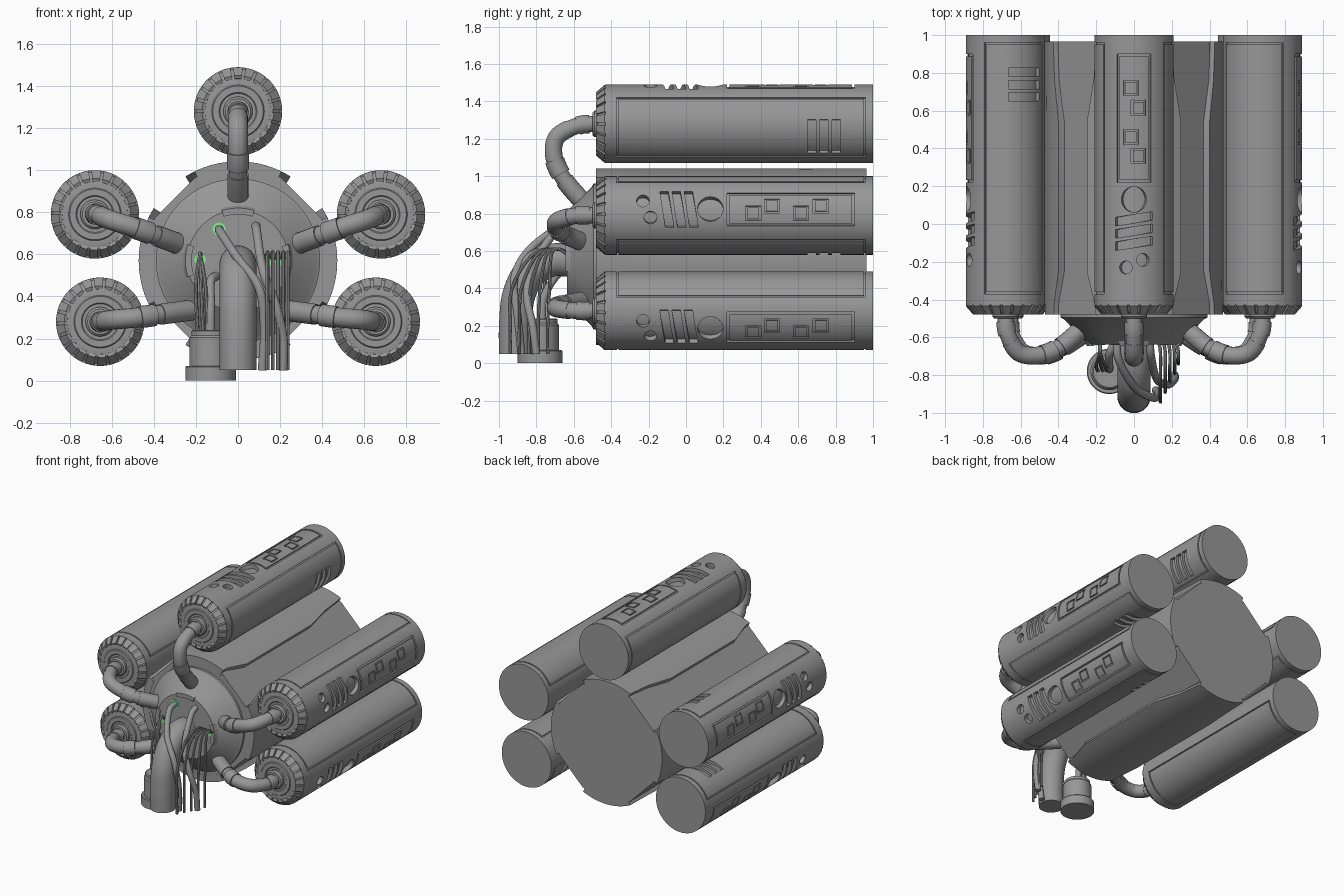
import bpy, bmesh
from math import sin, cos, pi, radians
from mathutils import Vector

if "Cube" in bpy.data.objects:
    bpy.data.objects.remove(bpy.data.objects["Cube"])

green = bpy.data.materials.new("green_seal")
green.diffuse_color = (0.2, 0.9, 0.3, 1)
green.use_nodes = True
green.node_tree.nodes["Principled BSDF"].inputs["Base Color"].default_value = green.diffuse_color
metal = bpy.data.materials.new("dark_metal")
metal.diffuse_color = (0.31, 0.31, 0.31, 1)
metal.use_nodes = True
metal.node_tree.nodes["Principled BSDF"].inputs["Base Color"].default_value = metal.diffuse_color


def make(name, bm, loc=(0, 0, 0), rot=(0, 0, 0), angle=30, mat=metal):
    bmesh.ops.recalc_face_normals(bm, faces=bm.faces)
    me = bpy.data.meshes.new(name)
    bm.to_mesh(me)
    bm.free()
    me.shade_smooth()
    me.set_sharp_from_angle(angle=radians(angle))
    me.materials.append(mat)
    ob = bpy.data.objects.new(name, me)
    ob.location, ob.rotation_euler = loc, rot
    bpy.context.collection.objects.link(ob)
    return ob


def polar(r, a, y):
    return (r * cos(a), y, r * sin(a))


def bridge(bm, rings):
    """Skin a list of equal closed rings and cap both ends."""
    vs = [[bm.verts.new(p) for p in ring] for ring in rings]
    n = len(vs[0])
    for a, b in zip(vs, vs[1:]):
        for i in range(n):
            j = (i + 1) % n
            bm.faces.new((a[i], a[j], b[j], b[i]))
    bm.faces.new(vs[0])
    bm.faces.new(vs[-1])


def lathe(bm, profile, n=64):
    bridge(bm, [[polar(r, 2 * pi * i / n, y) for i in range(n)] for r, y in profile])


def patch(bm, rows, r0, r1):
    """Curved solid wrapped on a cylinder; rows are (degrees, y0, y1)."""
    bridge(bm, [[polar(r0, radians(a), y0), polar(r0, radians(a), y1),
                 polar(r1, radians(a), y1), polar(r1, radians(a), y0)] for a, y0, y1 in rows])


def rect(a0, a1, y0, y1, slant=0.0, n=8):
    return [(a0 + (a1 - a0) * i / n, y0 + slant * i / n, y1 + slant * i / n) for i in range(n + 1)]


def disc(a, y, r, n=16):
    out = []
    for i in range(n + 1):
        t = pi * (0.02 + 0.96 * i / n)
        out.append((a - cos(t) * r / 0.21 * 57.3, y - r * sin(t), y + r * sin(t)))
    return out


def frame(bm, a0, a1, y0, y1, depth=0.009, w=0.009):
    wa = w / 0.21 * 57.3
    for rows in (rect(a0, a1, y0, y0 + w), rect(a0, a1, y1 - w, y1),
                 rect(a0 - .2, a0 + wa, y0 - .001, y1 + .001, n=1),
                 rect(a1 - wa, a1 + .2, y0 - .001, y1 + .001, n=1)):
        patch(bm, rows, 0.21 - depth, 0.23)


# Tank shell with recesses cut into its outward side
bm = bmesh.new()
lathe(bm, [(.085, -.475), (.09, -.48), (.12, -.48), (.125, -.474), (.15, -.474), (.165, -.47),
           (.2, -.43), (.21, -.43), (.21, 1.0)], 80)
shell = make("tank_shell", bm)
bm = bmesh.new()
for a, y in ((12, -.23), (-13, -.19)):
    patch(bm, disc(a, y, .034), .18, .23)
for y in (-.11, -.045, .02):
    patch(bm, rect(-28, 28, y, y + .045, -.03), .185, .23)
patch(bm, disc(0, .13, .068), .18, .23)
frame(bm, -25, 25, .22, .9, .012, .013)
for a, y in ((-5, .36), (6, .46), (-5, .615), (6, .72)):
    frame(bm, a - 12, a + 9, y - .04, y + .04, .011)
for y in (.65, .715, .78):
    patch(bm, rect(-138, -84, y, y + .045), .19, .23)
frame(bm, -147, -48, -.37, .96)
frame(bm, 48, 147, -.37, .96)
cutter = make("tank_cutter", bm)
cutter.hide_render = True
mod = shell.modifiers.new("cut", "BOOLEAN")
mod.operation, mod.object, mod.solver, mod.use_self = "DIFFERENCE", cutter, "EXACT", True
dg = bpy.context.evaluated_depsgraph_get()
bm = bmesh.new()
bm.from_mesh(shell.evaluated_get(dg).to_mesh())
bpy.data.objects.remove(cutter)
bpy.data.objects.remove(shell)
for f in bm.faces:
    f.material_index = 0

# Toothed bevel around the front end, plus a hose socket
for k in range(22):
    a = 2 * pi * k / 22
    t, rad = Vector((-sin(a), 0, cos(a))), Vector((cos(a), 0, sin(a)))
    prof = ((.15, -.46), (.155, -.474), (.17, -.48), (.209, -.435), (.209, -.425), (.19, -.425))
    bridge(bm, [[rad * r + Vector((0, y, 0)) + t * s * (.016 + (r - .15) * .12) for r, y in prof]
                for s in (-1, 1)])
lathe(bm, [(.06, -.5), (.07, -.49), (.07, -.46)], 32)
tank = make("tank_top", bm, (0, 0, 1.28), (0, -pi / 2, 0))
for name, x, z, a in (("tank_upper_right", .68, .79, 10), ("tank_lower_right", .655, .28, -27),
                      ("tank_upper_left", -.68, .79, 170), ("tank_lower_left", -.655, .28, 207)):
    ob = bpy.data.objects.new(name, tank.data)
    ob.location, ob.rotation_euler = (x, 0, z), (0, -radians(a), 0)
    bpy.context.collection.objects.link(ob)

# Central body: round on four sides, flat on the diagonals
C = (0, 0, .57)
bm = bmesh.new()
angs = [radians(90 * k + s * 9) for k in range(4) for s in range(-3, 4)]
bridge(bm, [[polar(.445, a, y) for a in angs] for y in (-.478, .965)])
make("body_core", bm, C, angle=20)

# Armour plates that widen in the middle
bm = bmesh.new()
spans = [(-.48, 26), (-.43, 26), (-.25, 32), (.54, 32), (.76, 27), (.965, 25)]
for k in range(4):
    rings = []
    for y, w in spans:
        arc = [radians(90 * k + w * (i / 6 - 1)) for i in range(13)]
        rings.append([polar(.472, a, y) for a in arc] + [polar(.42, a, y) for a in reversed(arc)])
    bridge(bm, rings)
make("body_plates", bm, C, angle=25)

# Front cone and hub face
bm = bmesh.new()
lathe(bm, [(.39, -.47), (.39, -.495), (.37, -.505), (.25, -.63), (.24, -.637)])
make("front_cone", bm, C)
bm = bmesh.new()
for k in range(3):
    arc = [radians(90 * k - 18 + 3 * i) for i in range(13)]
    bridge(bm, [[polar(r, a, y) for a in arc] + [polar(.22, a, y) for a in reversed(arc)]
                for r, y in ((.268, -.60), (.25, -.645))])
make("hub_clamps", bm, C)


# Hoses: smooth paths through a few points
def path(pts, n=8):
    P = [Vector(p) for p in pts]
    P = [2 * P[0] - P[1]] + P + [2 * P[-1] - P[-2]]
    out = []
    for a, b, c, d in zip(P, P[1:], P[2:], P[3:]):
        for i in range(n):
            t = i / n
            out.append(.5 * (2 * b + (c - a) * t + (2 * a - 5 * b + 4 * c - d) * t * t
                             + (3 * b - a - 3 * c + d) * t ** 3))
    return out + [P[-2]]


def sweep(bm, pts, r, n=20):
    side, rings = None, []
    for i, p in enumerate(pts):
        d = (pts[min(i + 1, len(pts) - 1)] - pts[max(i - 1, 0)]).normalized()
        if side is None:
            side = d.orthogonal()
        side = (side - d * side.dot(d)).normalized()
        up = d.cross(side)
        rings.append([p + r * (side * cos(2 * pi * k / n) + up * sin(2 * pi * k / n)) for k in range(n)])
    bridge(bm, rings)


def feed_hose(name, pts):
    bm, p = bmesh.new(), path(pts)
    sweep(bm, p, .044)
    for a, b, r in ((3, 9, .05), (11, 26, .047), (25, 31, .053), (32, 41, .05)):
        sweep(bm, p[a:b], r)
    make(name, bm)


feed_hose("feed_hose_top", [(0, -.48, 1.28), (0, -.58, 1.27), (0, -.69, 1.21), (0, -.705, 1.1),
                            (0, -.65, .98), (0, -.54, .85)])
for tag, s in (("right", 1), ("left", -1)):
    feed_hose("feed_hose_upper_" + tag, [(.68 * s, -.48, .79), (.67 * s, -.58, .79), (.61 * s, -.68, .765),
              (.5 * s, -.695, .73), (.39 * s, -.65, .69), (.27 * s, -.55, .645)])
    feed_hose("feed_hose_lower_" + tag, [(.655 * s, -.48, .28), (.65 * s, -.58, .28), (.59 * s, -.68, .29),
              (.48 * s, -.695, .3), (.37 * s, -.65, .315), (.22 * s, -.55, .335)])

bm = bmesh.new()
sweep(bm, path([(0, -.62, .55), (0, -.72, .55), (0, -.83, .49), (0, -.895, .36), (0, -.912, .2), (0, -.912, .05)]),
      .088, 40)
make("main_hose", bm)

# Medium hoses draped over the main hose
bm = bmesh.new()
for pts in ([(-.09, -.62, .72), (-.08, -.72, .70), (0, -.86, .58), (.1, -.92, .44), (.125, -.9, .25), (.115, -.88, .05)],
            [(.085, -.62, .74), (.09, -.7, .70), (.12, -.82, .52), (.18, -.85, .36), (.215, -.82, .2), (.215, -.8, .05)],
            [(-.1, -.62, .5), (-.13, -.69, .47), (-.13, -.76, .35), (-.13, -.77, .2)]):
    sweep(bm, path(pts), .021, 14)
make("medium_hoses", bm)

# Thin cables at the right and into the canister
bm = bmesh.new()
for i, x in enumerate((.14, .165, .19, .215, .235)):
    y = -.94 + .05 * i
    sweep(bm, path([(x - .01, -.62, .57), (x, -.68, .61), (x, (y - .64) / 2 - .03, .58), (x, y + .01, .4),
                    (x, y, .2), (x, y, .05)]), .009, 8)
for x in (-.2, -.175, -.155):
    sweep(bm, path([(-.18, -.62, .57), (-.18, -.68, .6), (x, -.75, .45), (x + .01, -.78, .2)]), .009, 8)
make("thin_cables", bm)

# Canister
bm = bmesh.new()
lathe(bm, [(.12, 0), (.12, .065), (.115, .07), (.1, .07), (.1, .205), (.092, .215), (.092, .235), (.085, .24)], 48)
make("canister", bm, (-.13, -.78, 0), (pi / 2, 0, 0))

# Green seals where the cables enter
for i, (x, z, r) in enumerate(((-.09, .72, .031), (-.18, .575, .027), (.155, .57, .022), (.2, .57, .022))):
    bm = bmesh.new()
    lathe(bm, [(r, .01), (r, -.003)], 24)
    make("cable_seal_%d" % i, bm, (x, -.637, z), mat=green)
